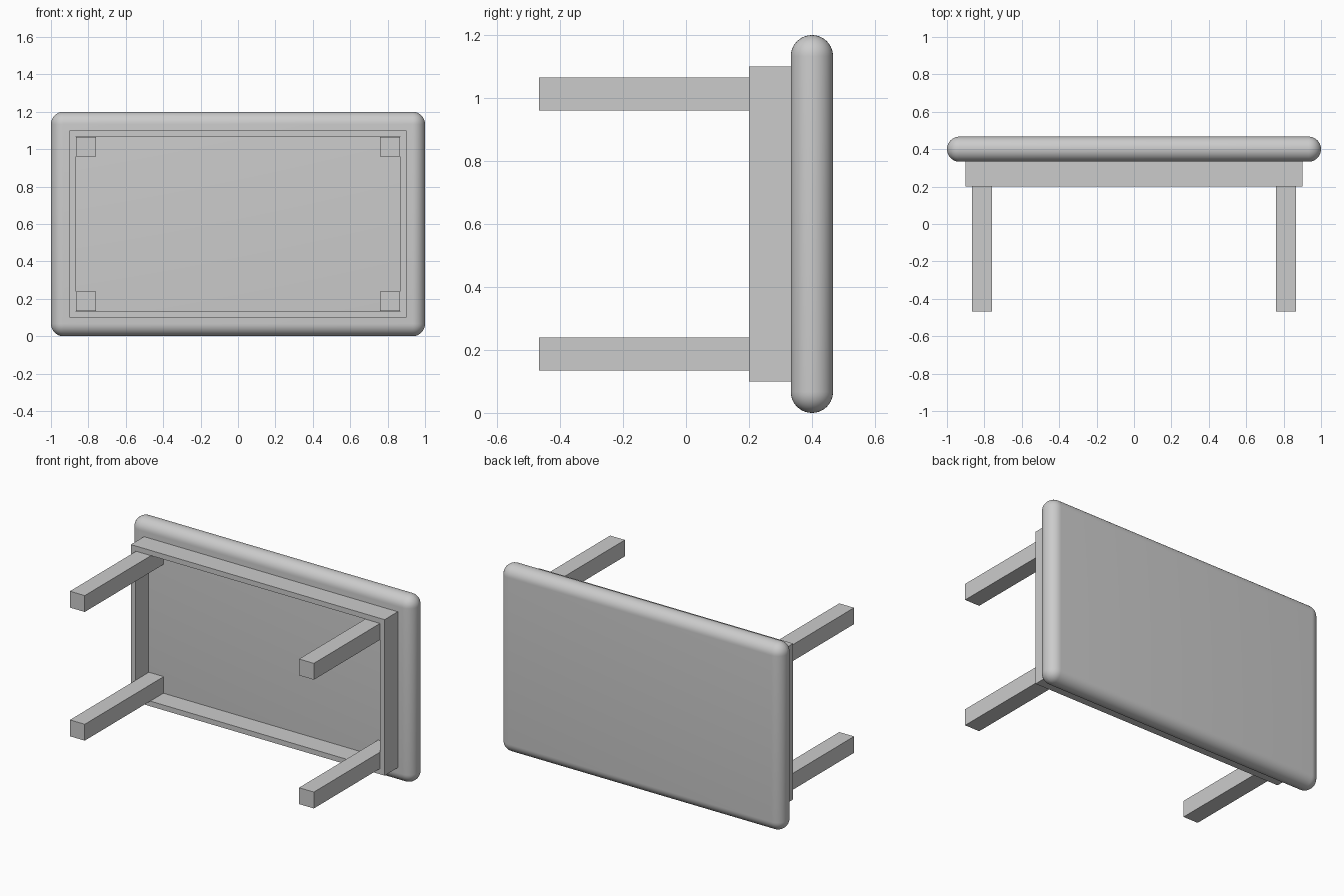
import bpy
import bmesh
import math
from mathutils import Matrix

old = bpy.data.objects.get("Cube")
if old:
    bpy.data.objects.remove(old)

GREY = (0.6, 0.6, 0.6, 1.0)
grey = bpy.data.materials.new("plain grey")
grey.use_nodes = True
grey.diffuse_color = GREY
grey.node_tree.nodes["Principled BSDF"].inputs["Base Color"].default_value = GREY


def box(name, x, y, z):
    """Box spanning the given (low, high) ranges."""
    bm = bmesh.new()
    size = [hi - lo for lo, hi in (x, y, z)]
    centre = [(hi + lo) / 2 for lo, hi in (x, y, z)]
    bmesh.ops.create_cube(bm, size=1, matrix=Matrix.LocRotScale(centre, None, size))
    mesh = bpy.data.meshes.new(name)
    bm.to_mesh(mesh)
    bm.free()
    mesh.materials.append(grey)
    obj = bpy.data.objects.new(name, mesh)
    bpy.context.collection.objects.link(obj)
    return obj


# Table lies on its long edge: the top faces back, the legs point forward
MID = 0.6
TOP_Y = (0.333, 0.467)
APRON_Y = (0.2, 0.333)

# Table top with fully rounded rim
top = box("table_top", (-1, 1), TOP_Y, (0, 2 * MID))
bevel = top.modifiers.new("rounded rim", "BEVEL")
bevel.width = 0.0667
bevel.segments = 10
bevel.limit_method = "NONE"
bpy.ops.object.select_all(action="DESELECT")
bpy.context.view_layer.objects.active = top
top.select_set(True)
bpy.ops.object.modifier_apply(modifier=bevel.name)
bpy.ops.object.shade_smooth_by_angle(angle=math.radians(30))

# Apron rails and legs, mirrored about the table centre
for side, x_name in ((-1, "right"), (1, "left")):
    box(f"apron_end_{x_name}", sorted((side * 0.867, side * 0.9)), APRON_Y,
        (MID - 0.5, MID + 0.5))
    for up, z_name in ((-1, "lower"), (1, "upper")):
        box(f"leg_{z_name}_{x_name}", sorted((side * 0.76, side * 0.865)),
            (-0.467, 0.333), sorted((MID + up * 0.36, MID + up * 0.465)))

for up, z_name in ((-1, "lower"), (1, "upper")):
    box(f"apron_rail_{z_name}", (-0.867, 0.867), APRON_Y,
        sorted((MID + up * 0.467, MID + up * 0.5)))
